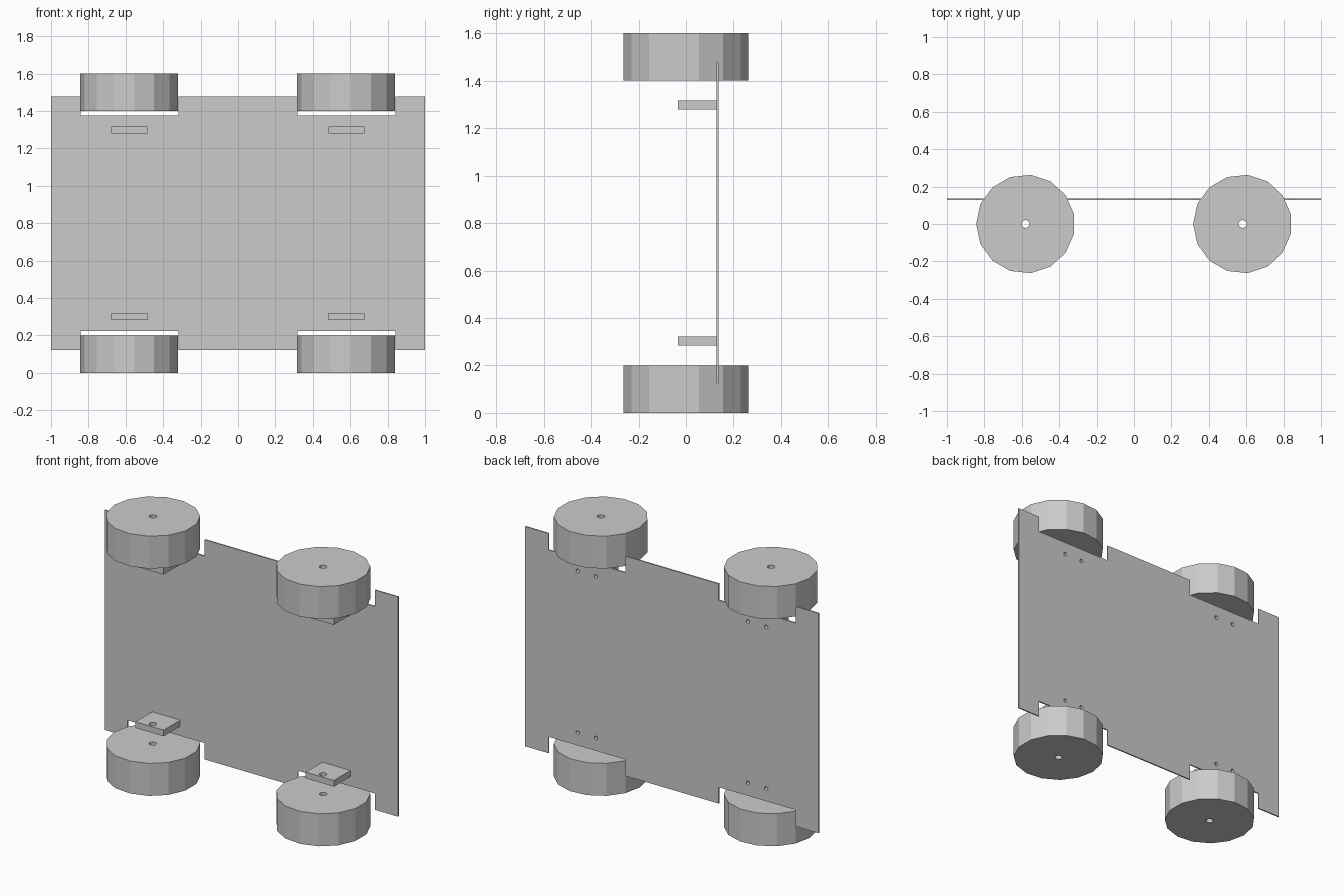
import bpy
from math import radians, pi

if "Cube" in bpy.data.objects:
    bpy.data.objects.remove(bpy.data.objects["Cube"])

HEIGHT = 1.6          # overall height, used to mirror bottom parts to the top
PLATE_Y = (0.129, 0.137)


def box(name, x, y, z):
    """Box from (min, max) ranges."""
    bpy.ops.mesh.primitive_cube_add(
        size=1, location=[(a + b) / 2 for a, b in (x, y, z)])
    ob = bpy.context.object
    ob.name = name
    ob.scale = [b - a for a, b in (x, y, z)]
    bpy.ops.object.transform_apply(location=False, rotation=False, scale=True)
    return ob


def cylinder(name, sides, r, depth, loc, rot):
    bpy.ops.mesh.primitive_cylinder_add(
        vertices=sides, radius=r, depth=depth, location=loc, rotation=rot)
    ob = bpy.context.object
    ob.name = name
    return ob


def cut(ob, cutter):
    """Subtract the cutter and throw it away."""
    mod = ob.modifiers.new("cut", 'BOOLEAN')
    mod.operation = 'DIFFERENCE'
    mod.solver = 'EXACT'
    mod.object = cutter
    bpy.context.view_layer.objects.active = ob
    bpy.ops.object.modifier_apply(modifier=mod.name)
    bpy.data.objects.remove(cutter, do_unlink=True)


def axle_hole(x, z):
    return cylinder("cutter", 16, 0.021, 0.5, (x, 0, z), (0, 0, 0))


def screw_hole(x, z):
    return cylinder("cutter", 12, 0.012, 0.16, (x, 0.13, z), (pi / 2, 0, 0))


# Chassis plate
plate = box("chassis_plate", (-1, 1), PLATE_Y, (0.123, HEIGHT - 0.123))

for side, x in (("left", -0.58), ("right", 0.58)):
    for level, flip in (("lower", False), ("upper", True)):
        def zf(z):
            return HEIGHT - z if flip else z

        # Wheel: 15-sided disc with an axle hole
        wheel = cylinder(f"{level}_{side}_wheel", 15, 0.264, 0.2,
                         (x, 0, zf(0.1)), (0, 0, radians(90)))
        cut(wheel, axle_hole(x, zf(0.1)))

        # Axle bracket standing off the plate
        bracket = box(f"{level}_{side}_bracket", (x - 0.096, x + 0.096),
                      (-0.033, PLATE_Y[0]), sorted((zf(0.283), zf(0.321))))
        cut(bracket, axle_hole(x, zf(0.302)))

        # Wheel notch in the plate
        cut(plate, box("cutter", (x - 0.263, x + 0.263), (0, 0.3),
                       sorted((zf(0.0), zf(0.224)))))

        # Screw holes through the plate into the bracket
        for dx in (-0.062, 0.062):
            for part in (plate, bracket):
                cut(part, screw_hole(x + dx, zf(0.302)))
